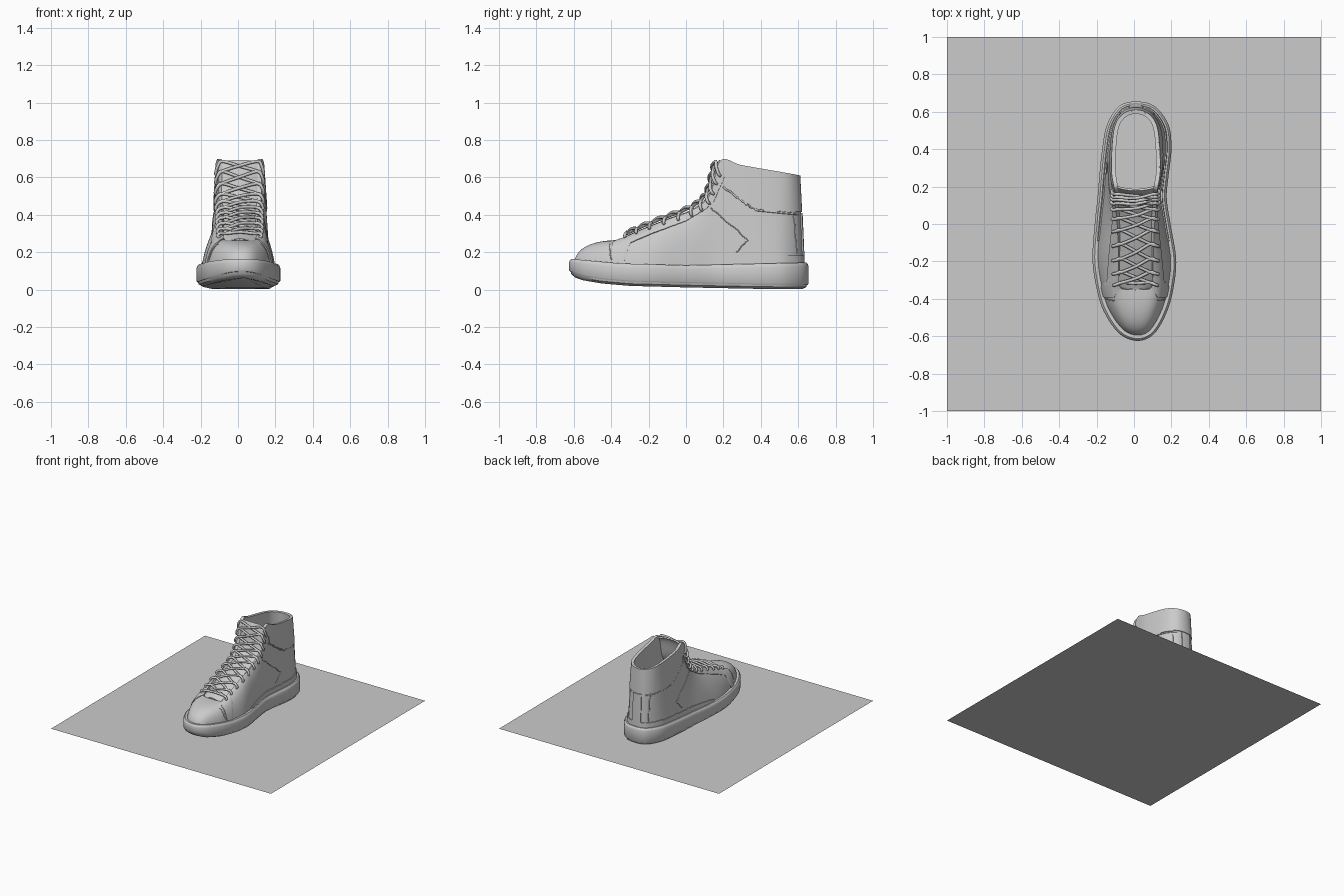
import bpy, bmesh, math
from mathutils import Vector as V

if "Cube" in bpy.data.objects:
    bpy.data.objects.remove(bpy.data.objects["Cube"])

CX = 0.01  # centre line of throat and collar

# Sole outline: y, right x, left x from toe to heel
SOLE = [(-.625, .02, .02), (-.585, .11, -.08), (-.46, .18, -.165), (-.32, .215, -.205),
        (-.18, .225, -.222), (0, .195, -.21), (.14, .175, -.195), (.26, .185, -.185),
        (.40, .20, -.17), (.53, .185, -.145), (.63, .11, -.08), (.655, .01, .01)]
# Throat and collar edge: half width, y, z
EDGE = [(0, -.35, .265), (.05, -.35, .265), (.085, -.335, .27), (.09, -.25, .31),
        (.092, -.1, .37), (.098, .04, .425), (.11, .13, .51), (.11, .185, .69),
        (.125, .3, .665), (.112, .5, .63), (.07, .58, .615), (0, .605, .61)]
# Wall fullness: sideways and upward pull of the control point
FULL = [(.9, 1), (.9, .95), (.85, .9), (.8, .8), (.75, .7), (.7, .65),
        (.6, .6), (.5, .55), (.5, .5), (.5, .5), (.6, .5), (.6, .5)]
N = 22


def line(pts):
    def f(y):
        if y <= pts[0][0]:
            return pts[0][1]
        for (a, p), (b, q) in zip(pts, pts[1:]):
            if y <= b:
                return p + (q - p) * (y - a) / (b - a)
        return pts[-1][1]
    return f


def spline(P, u, closed=True):
    n = len(P)
    i = math.floor(u)
    t = u - i
    g = (lambda k: P[k % n]) if closed else (lambda k: P[max(0, min(n - 1, k))])
    a, b, c, d = g(i - 1), g(i), g(i + 1), g(i + 2)
    return .5 * (2 * b + (c - a) * t + (2 * a - 5 * b + 4 * c - d) * t * t + (3 * b - a - 3 * c + d) * t ** 3)


def inset(P, d):
    out = []
    for i, p in enumerate(P):
        t = (P[(i + 1) % len(P)] - P[i - 1]).normalized()
        out.append(p - d * V((t.y, -t.x, 0)))
    return out


z_top = line([(-.62, .165), (-.35, .14), (0, .13), (.65, .145)])
z_bot = line([(-.625, .075), (-.55, .05), (-.45, .033), (-.3, .02), (0, .012), (.4, .004), (.66, .002)])

order = [(k, 1) for k in range(12)] + [(k, 2) for k in range(10, 0, -1)]
OUT = [V((SOLE[k][s], SOLE[k][0], 0)) for k, s in order]
BASE = inset(OUT, .028)
TOP, MID = [], []
for (k, s), b in zip(order, BASE):
    b.z = z_top(b.y) - .01
    w, y, z = EDGE[k]
    t = V((CX + (w if s == 1 else -w), y, z))
    a, h = FULL[k]
    m = b * a + t * (1 - a)
    m.z = b.z + (t.z - b.z) * h
    TOP.append(t)
    MID.append(m)


def surf(u, v):
    return spline(BASE, u) * (1 - v) ** 2 + spline(MID, u) * 2 * v * (1 - v) + spline(TOP, u) * v * v


def finish(ob, thick=0, off=0, angle=40):
    bpy.ops.object.select_all(action='DESELECT')
    ob.select_set(True)
    bpy.context.view_layer.objects.active = ob
    if thick:
        m = ob.modifiers.new("thickness", 'SOLIDIFY')
        m.thickness, m.offset = thick, off
        bpy.ops.object.modifier_apply(modifier=m.name)
    bpy.ops.object.shade_smooth_by_angle(angle=math.radians(angle))


def grid(name, rows, closed=False, caps=False, thick=0, off=0):
    bm = bmesh.new()
    R = [[bm.verts.new(p) for p in r] for r in rows]
    n = len(R[0])
    for a, b in zip(R, R[1:]):
        for i in range(n if closed else n - 1):
            j = (i + 1) % n
            bm.faces.new((a[i], a[j], b[j], b[i]))
    if caps:
        bm.faces.new(R[0][::-1])
        bm.faces.new(R[-1])
    bmesh.ops.remove_doubles(bm, verts=bm.verts, dist=.0002)
    me = bpy.data.meshes.new(name)
    bm.to_mesh(me)
    bm.free()
    ob = bpy.data.objects.new(name, me)
    bpy.context.collection.objects.link(ob)
    finish(ob, thick, off)


def tube(name, paths, r):
    cu = bpy.data.curves.new(name, 'CURVE')
    cu.dimensions, cu.bevel_depth, cu.bevel_resolution = '3D', r, 2
    cu.use_fill_caps = True
    for p in paths:
        sp = cu.splines.new('POLY')
        sp.points.add(len(p) - 1)
        for q, c in zip(sp.points, p):
            q.co = (*c, 1)
        sp.use_smooth = True
    bpy.context.collection.objects.link(bpy.data.objects.new(name, cu))


def panel(name, u0, u1, lo, hi, thick):
    """Raised piece of the upper between two height lines z = f(y)."""
    cols = []
    for i in range(round((u1 - u0) * 14) + 1):
        u = u0 + i / 14
        ps = [surf(u, k / 80) for k in range(81)]
        a = next((k / 80 for k, p in enumerate(ps) if p.z >= lo(p.y)), 1)
        b = next((k / 80 for k, p in enumerate(ps) if p.z > hi(p.y) and k / 80 >= a), 1)
        cols.append([surf(u, a + (b - a) * k / 12) for k in range(13)])
    grid(name, list(zip(*cols)), thick=thick, off=1)


def seam(name, pts, r=.003):
    """Stitch line given in side view, laid on both walls."""
    cand = [(surf(u / 16, v / 50), u / 16, v / 50) for u in range(16, 177) for v in range(51)]
    paths = [[], []]
    for i in range(len(pts) - 1):
        for k in range(7):
            y = pts[i][0] + (pts[i + 1][0] - pts[i][0]) * k / 6
            z = pts[i][1] + (pts[i + 1][1] - pts[i][1]) * k / 6
            _, u, v = min(cand, key=lambda c: (c[0].y - y) ** 2 + (c[0].z - z) ** 2)
            paths[0].append(surf(u, v))
            paths[1].append(surf(N - u, v))
    tube(name, paths, r)


# Flat square the shoe stands on
grid("display_base", [[V((-1, -1, 0)), V((1, -1, 0))], [V((-1, 1, 0)), V((1, 1, 0))]])

# Outsole and midsole
outline = [spline(OUT, i / 6) for i in range(N * 6)]


def sole_ring(d, f):
    return [V((p.x, p.y, f(p.y))) for p in inset(outline, d)]


grid("outsole", [sole_ring(.034, z_bot), sole_ring(.012, lambda y: z_bot(y) + .012),
                 sole_ring(.006, lambda y: z_bot(y) + .03)], True, True)
grid("midsole", [sole_ring(.004, lambda y: z_bot(y) + .024), sole_ring(0, lambda y: z_bot(y) + .03),
                 sole_ring(0, lambda y: z_top(y) - .02), sole_ring(.004, lambda y: z_top(y) - .008),
                 sole_ring(.012, z_top), sole_ring(.045, z_top)], True, True)

# Upper with lining
grid("upper", [[surf(i / 8, k / 20) for i in range(N * 8)] for k in range(21)],
     closed=True, thick=.016, off=-1)

# Panels sewn on the upper
low, high = (lambda y: -1), (lambda y: 9)
collar = line([(.185, .60), (.22, .54), (.3, .475), (.37, .43), (.45, .415), (.65, .41)])
eyestay = line([(-.40, 1), (-.39, .1), (-.335, .1), (-.325, .235), (-.2, .29), (0, .365),
                (.1, .425), (.15, .47), (.19, .56), (.235, .67), (.25, 1)])
panel("collar_padding", 7.1, 14.9, collar, high, .006)
panel("right_eyestay", 2, 7.9, eyestay, high, .006)
panel("left_eyestay", 14.1, 20, eyestay, high, .006)
panel("heel_strip", 10.55, 11.45, low, lambda y: .405, .008)
panel("rand", 4.5, 17.5, low, line([(-.2, .13), (.1, .165), (.65, .18)]), .007)

# Stitching
seam("collar_seam", [(.2, .555), (.3, .47), (.37, .427), (.45, .412), (.6, .407)], .005)
seam("quarter_stitching", [(.13, .44), (.22, .36), (.33, .265), (.27, .2)])
seam("toe_stitching", [(-.41, .245), (-.4, .16)])
seam("heel_stitching", [(.575, .4), (.585, .3), (.595, .19)])


# Tongue
def throat(u):
    p = spline(TOP, u)
    t = spline(TOP, u + .1) - spline(TOP, u - .1) if u < 6.9 else spline(TOP, 6.95) - spline(TOP, 6.75)
    return p, V((0, -t.z, t.y)).normalized()


rows = []
for i in range(41):
    p, n = throat(1.2 + 5.8 * i / 40)
    w = (p.x - CX) * 1.03
    rows.append([V((CX + w * s, p.y, p.z)) + n * (.022 * (1 - s * s) - .014)
                 for s in [k / 8 - 1 for k in range(17)]])
grid("tongue", rows, thick=.012, off=-1)

# Crossed laces
ROWS = [2.45, 3.0, 3.5, 4.0, 4.5, 5.0, 5.5, 5.95, 6.3, 6.6, 6.88]


def lace(a, b, side, lift):
    pts = []
    for u, s in ((a, side), (b, -side)):
        _, n = throat(u)
        us = u if s > 0 else N - u
        q = V((s, 0, 0))
        half = [surf(us, .86) - q * .004, surf(us, .87) + n * .012 + q * .012,
                surf(us, .94) + n * .022 + q * .006, surf(us, 1) + n * .018 - q * .015]
        pts.append(half)
    m = (pts[0][-1] + pts[1][-1]) / 2 + throat((a + b) / 2)[1] * lift
    P = pts[0] + [m] + pts[1][::-1]
    return [spline(P, k / 5, False) for k in range((len(P) - 1) * 5 + 1)]


paths = [lace(ROWS[0], ROWS[0], 1, .008)]
for a, b in zip(ROWS, ROWS[1:]):
    paths += [lace(a, b, 1, .002), lace(a, b, -1, .014)]
tube("laces", paths, .0085)
